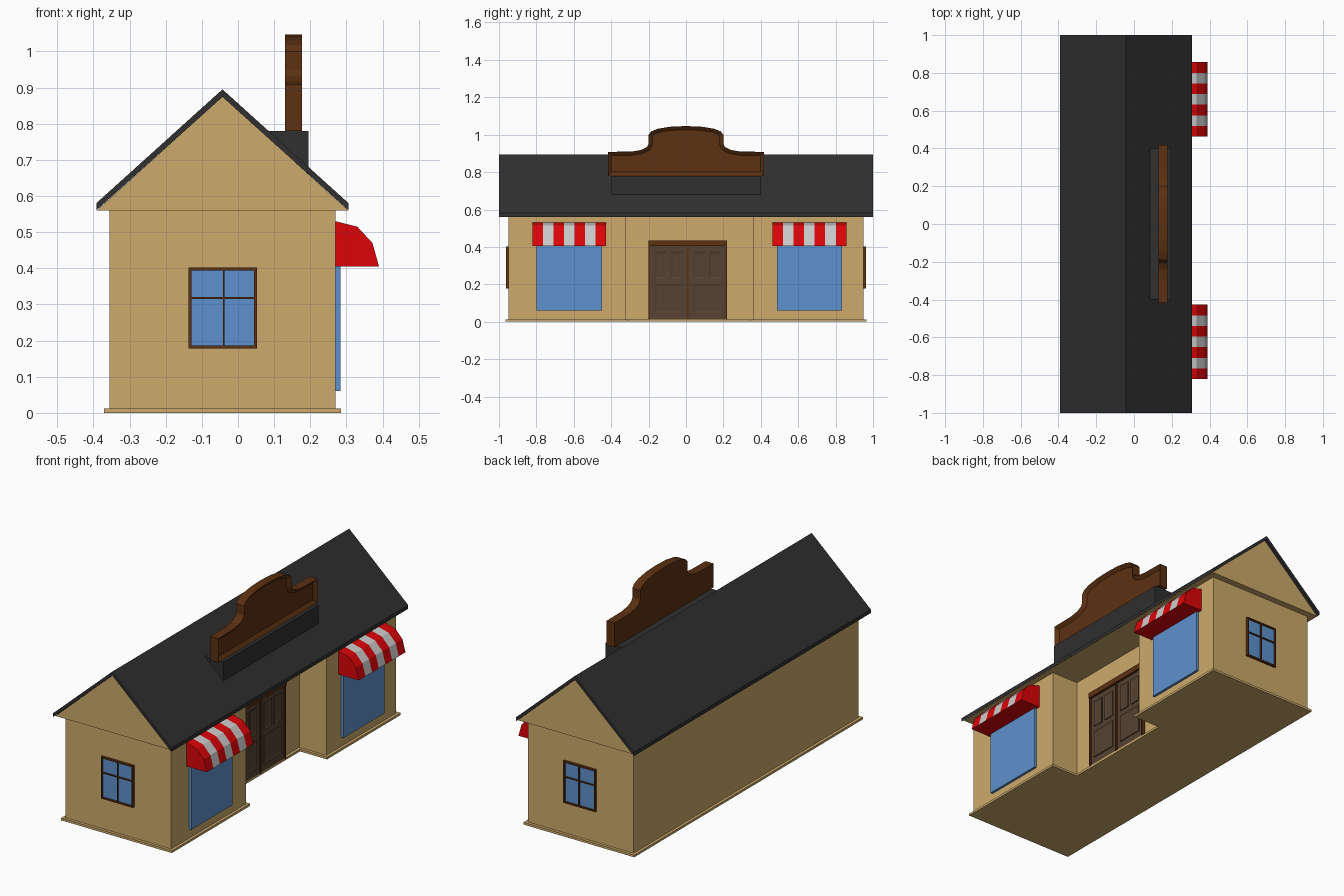
import bpy, bmesh, math
from mathutils import Vector

if "Cube" in bpy.data.objects:
    bpy.data.objects.remove(bpy.data.objects["Cube"])


def material(name, r, g, b):
    m = bpy.data.materials.new(name)
    m.diffuse_color = [(c / 255) ** 2.2 for c in (r, g, b)] + [1]
    m.use_nodes = True
    m.node_tree.nodes["Principled BSDF"].inputs["Base Color"].default_value = m.diffuse_color
    return m


TAN = material("tan_wall", 203, 168, 106)
ROOF = material("dark_roof", 51, 51, 51)
WOOD = material("brown_wood", 92, 52, 24)
DOOR = material("dark_door", 86, 68, 54)
GLASS = material("blue_glass", 94, 144, 204)
RED = material("red_cloth", 220, 12, 16)
WHITE = material("white_cloth", 196, 196, 196)


def prism(name, pts, axis, lo, hi, mat, inset=None):
    """Extrude a 2D outline along an axis; optionally sink the far cap."""
    def place(p, t):
        c = list(p)
        c.insert("xyz".index(axis), t)
        return Vector(c)
    bm = bmesh.new()
    a = [bm.verts.new(place(p, lo)) for p in pts]
    b = [bm.verts.new(place(p, hi)) for p in pts]
    n = len(pts)
    bm.faces.new(a)
    cap = bm.faces.new(b)
    for i in range(n):
        j = (i + 1) % n
        bm.faces.new((a[i], a[j], b[j], b[i]))
    bmesh.ops.recalc_face_normals(bm, faces=bm.faces)
    if inset:
        bmesh.ops.inset_region(bm, faces=[cap], thickness=inset[0], use_even_offset=True)
        bmesh.ops.translate(bm, verts=cap.verts, vec=cap.normal * -inset[1])
    me = bpy.data.meshes.new(name)
    bm.to_mesh(me)
    bm.free()
    me.materials.append(mat)
    ob = bpy.data.objects.new(name, me)
    bpy.context.collection.objects.link(ob)
    return ob


def box(name, x, y, z, mat, inset=None):
    return prism(name, [(y[0], z[0]), (y[1], z[0]), (y[1], z[1]), (y[0], z[1])],
                 "x", x[0], x[1], mat, inset)


def footprint(o):
    """U-shaped floor plan with the entrance recess, grown by o."""
    return [(-0.355 - o, -0.95 - o), (0.27 + o, -0.95 - o), (0.27 + o, -0.32 + o),
            (0.11 + o, -0.32 + o), (0.11 + o, 0.36 - o), (0.27 + o, 0.36 - o),
            (0.27 + o, 0.95 + o), (-0.355 - o, 0.95 + o)]


# Walls and plinth
prism("plinth", footprint(0.015), "z", 0, 0.012, TAN)
prism("walls", footprint(0), "z", 0.012, 0.56, TAN)

# Gable block and roof covering
prism("gable", [(-0.39, 0.56), (0.305, 0.56), (-0.043, 0.875)], "y", -0.985, 0.985, TAN)
prism("roof", [(-0.392, 0.56), (-0.043, 0.874), (0.306, 0.56), (0.306, 0.58),
               (-0.043, 0.895), (-0.392, 0.58)], "y", -1, 1, ROOF)

# Sign plinth and curved sign board
box("sign_base", (0.08, 0.195), (-0.4, 0.4), (0.66, 0.78), ROOF)
half = [(0.418, 0.78), (0.418, 0.908), (0.29, 0.91), (0.24, 0.918), (0.21, 0.933),
        (0.2, 0.95), (0.2, 1.0), (0.185, 1.018), (0.15, 1.032), (0.08, 1.043)]
board = half + [(0, 1.046)] + [(-y, z) for y, z in reversed(half)]
prism("sign_board", board, "x", 0.13, 0.177, WOOD, (0.02, 0.015))

# Gable end windows
for side, s in (("front", -1), ("back", 1)):
    def depth(d):
        return sorted((s * 0.945, s * d))
    box(side + "_window_pane", (-0.133, 0.048), depth(0.955), (0.182, 0.398), GLASS)
    for part, x, z in (("left", (-0.137, -0.129), (0.178, 0.402)),
                       ("right", (0.044, 0.052), (0.178, 0.402)),
                       ("bottom", (-0.129, 0.044), (0.178, 0.186)),
                       ("top", (-0.129, 0.044), (0.394, 0.402)),
                       ("mullion", (-0.042, -0.037), (0.186, 0.394)),
                       ("crossbar", (-0.129, 0.044), (0.315, 0.32))):
        box(f"{side}_window_{part}", x, depth(0.963), z, WOOD)

# Shop windows with striped awnings
arc = [(0.27, 0.405), (0.27, 0.53), (0.33, 0.515), (0.372, 0.47), (0.39, 0.405)]
for side, mid in (("left", -0.624), ("right", 0.66)):
    box(side + "_shop_window", (0.265, 0.283), (mid - 0.174, mid + 0.174), (0.06, 0.41), GLASS)
    stripe = 0.394 / 7
    for i in range(7):
        y0 = mid - 0.197 + i * stripe
        ob = prism(f"{side}_awning_stripe_{i + 1}", arc, "y", y0, y0 + stripe, RED)
        if i % 2:
            ob.data.materials.append(WHITE)
            for f in ob.data.polygons:
                if f.normal.x > 0.1:
                    f.material_index = 1

# Double door: frame, leaves and raised panels
box("door_lintel", (0.1, 0.135), (-0.2, 0.22), (0.405, 0.435), WOOD)
for name, y in (("left", -0.2), ("middle", 0.006), ("right", 0.212)):
    box("door_post_" + name, (0.1, 0.13), (y, y + 0.008), (0.012, 0.405), WOOD)
for leaf, y in (("left", -0.192), ("right", 0.014)):
    box(leaf + "_door", (0.1, 0.122), (y, y + 0.198), (0.012, 0.405), DOOR)
    for part, a, b, z in (("lower_panel", 0.025, 0.173, (0.05, 0.2)),
                          ("upper_panel_a", 0.025, 0.088, (0.23, 0.375)),
                          ("upper_panel_b", 0.11, 0.173, (0.23, 0.375))):
        box(f"{leaf}_door_{part}", (0.12, 0.127), (y + a, y + b), z, DOOR, (0.01, 0.004))
